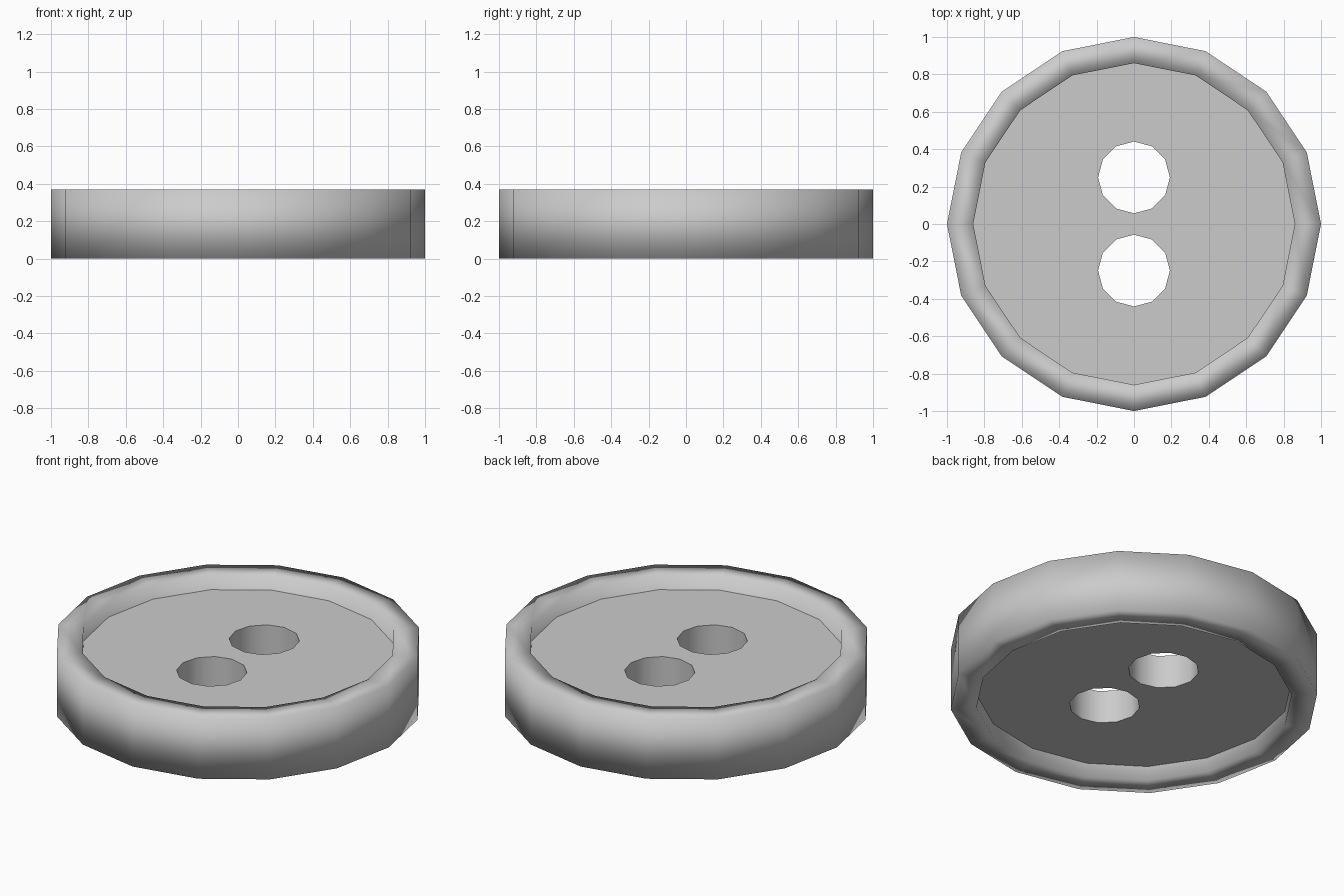
import bpy, bmesh
from math import sin, cos, tau

if "Cube" in bpy.data.objects:
    bpy.data.objects.remove(bpy.data.objects["Cube"])

HEIGHT, R_OUT, R_IN = 0.37, 1.0, 0.86
DISC_LOW, DISC_TOP = 0.086, 0.284
HOLE_R, HOLE_Y = 0.192, 0.249


def ring(bm, radius, z, sides, cy=0.0):
    return [bm.verts.new((radius * cos(tau * i / sides), cy + radius * sin(tau * i / sides), z))
            for i in range(sides)]


def finish(bm, name):
    mesh = bpy.data.meshes.new(name)
    bm.to_mesh(mesh)
    bm.free()
    obj = bpy.data.objects.new(name, mesh)
    bpy.context.collection.objects.link(obj)
    return obj


# Raised rim: closed square section swept round 16 sides, softly shaded
bm = bmesh.new()
profile = [(R_IN, 0), (R_OUT, 0), (R_OUT, HEIGHT), (R_IN, HEIGHT)]
loops = [ring(bm, r, z, 16) for r, z in profile]
for k in range(4):
    a, b = loops[k], loops[(k + 1) % 4]
    for i in range(16):
        j = (i + 1) % 16
        bm.faces.new((a[i], a[j], b[j], b[i])).smooth = True
bmesh.ops.recalc_face_normals(bm, faces=bm.faces)
finish(bm, "button_rim")

# Recessed disc with two thread holes
bm = bmesh.new()
edges = []
for radius, sides, cy in [(R_IN, 16, 0), (HOLE_R, 12, HOLE_Y), (HOLE_R, 12, -HOLE_Y)]:
    loop = ring(bm, radius, DISC_LOW, sides, cy)
    edges += [bm.edges.new((loop[i], loop[(i + 1) % sides])) for i in range(sides)]
bmesh.ops.triangle_fill(bm, edges=edges, use_beauty=True, use_dissolve=False)
ext = bmesh.ops.extrude_face_region(bm, geom=bm.faces[:], use_keep_orig=True)
top = [g for g in ext["geom"] if isinstance(g, bmesh.types.BMVert)]
bmesh.ops.translate(bm, verts=top, vec=(0, 0, DISC_TOP - DISC_LOW))
bmesh.ops.recalc_face_normals(bm, faces=bm.faces)
disc = finish(bm, "button_disc")

# Smooth hole walls, sharp hole edges
bpy.context.view_layer.objects.active = disc
disc.select_set(True)
bpy.ops.object.shade_smooth_by_angle(angle=0.7)
